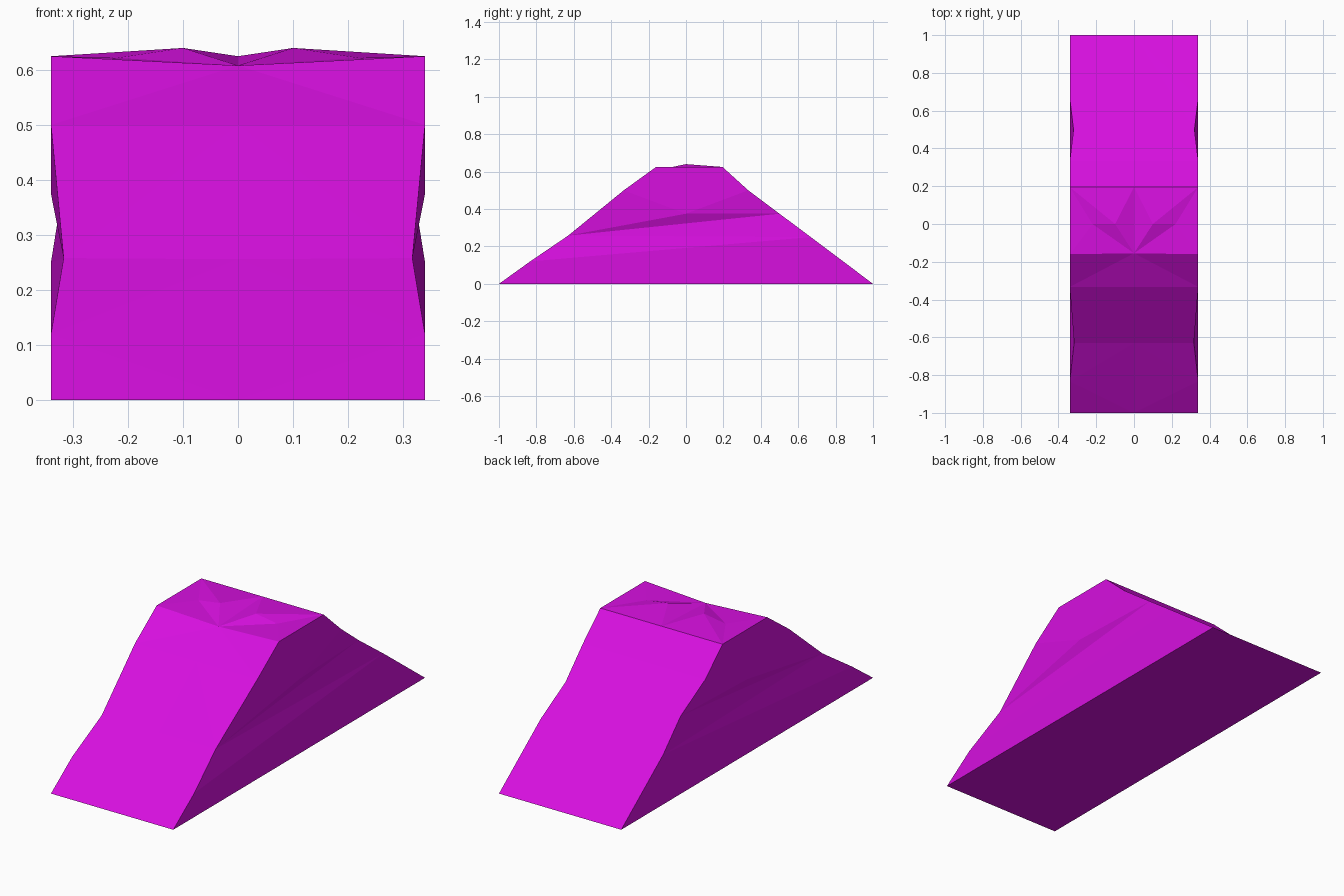
import bpy, bmesh

if "Cube" in bpy.data.objects:
    bpy.data.objects.remove(bpy.data.objects["Cube"])

W = 0.34  # half width

# Named corner points of the right half: c = centre line, others on the chipped edge
pts = {
    # centre line
    "c_front": (0, -1, 0), "c_low": (0, -0.63, 0.256), "c_high": (0, -0.333, 0.5),
    "c_lip": (0, -0.155, 0.608), "c_rear_lip": (0, 0.195, 0.625),
    "c_rear_high": (0, 0.333, 0.5), "c_rear": (0, 1, 0),
    # front edge
    "f0": (W, -1, 0), "f1": (W, -0.833, 0.12), "f2": (0.317, -0.63, 0.258),
    "f3": (W, -0.333, 0.5), "f4": (W, -0.16, 0.625),
    # rear edge
    "b0": (W, 1, 0), "b1": (W, 0.667, 0.25), "b2": (0.32, 0.5, 0.375),
    "b3": (W, 0.333, 0.5), "b4": (W, 0.195, 0.625),
    # side and top details
    "m": (W, 0, 0.375), "peak": (0.1, 0, 0.64), "dip": (0.22, 0, 0.622),
}

faces = [
    # front slope
    "c_front f0 f1", "c_front f1 c_low", "f1 f2 c_low", "c_low f2 c_high",
    "f2 f3 c_high", "c_high f3 c_lip", "f3 f4 c_lip",
    # rear slope
    "c_rear b0 b1", "c_rear b1 b2", "c_rear b2 c_rear_high", "b2 b3 c_rear_high",
    "c_rear_high b3 b4 c_rear_lip",
    # worn top
    "c_lip peak c_rear_lip", "c_lip dip peak", "peak dip b4",
    "peak b4 c_rear_lip", "c_lip f4 dip", "dip f4 b4",
    # side
    "f0 b0 f1", "f1 b0 b1", "f1 b1 f2", "f2 b1 b2", "f2 b2 m",
    "f2 m f3", "m b2 b3", "m b3 f3", "f3 b3 b4 f4",
    # underside
    "c_front f0 b0 c_rear",
]

# Build both halves by mirroring across x, then weld the centre line
bm = bmesh.new()
for side in (1, -1):
    verts = {n: bm.verts.new((side * x, y, z)) for n, (x, y, z) in pts.items()}
    for f in faces:
        bm.faces.new([verts[n] for n in f.split()])
bmesh.ops.remove_doubles(bm, verts=bm.verts, dist=0.0005)
bmesh.ops.recalc_face_normals(bm, faces=bm.faces)
mesh = bpy.data.meshes.new("chipped_wedge_block")
bm.to_mesh(mesh)
bm.free()

mat = bpy.data.materials.new("magenta")
mat.diffuse_color = (0.68, 0.005, 0.74, 1)
mat.use_nodes = True
mat.node_tree.nodes["Principled BSDF"].inputs["Base Color"].default_value = mat.diffuse_color
mesh.materials.append(mat)
block = bpy.data.objects.new("chipped_wedge_block", mesh)
bpy.context.collection.objects.link(block)
